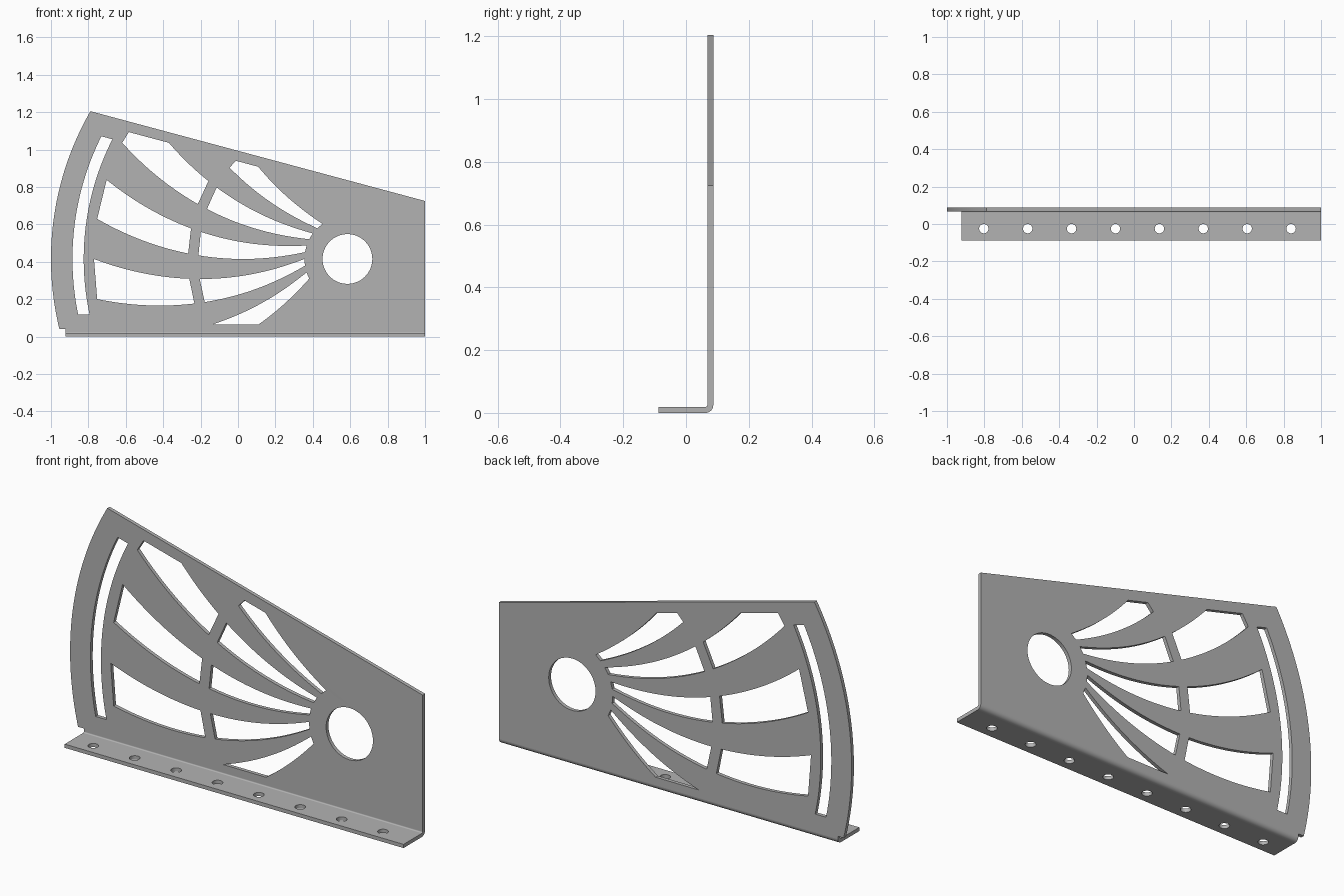
import bpy, bmesh
from math import sin, cos, radians, pi, sqrt
from mathutils import Matrix, Vector

cube = bpy.data.objects.get("Cube")
if cube:
    bpy.data.objects.remove(cube, do_unlink=True)

# One grey metal for the whole bracket
metal = bpy.data.materials.new("grey metal")
metal.use_nodes = True
GREY = (0.45, 0.45, 0.45, 1)
metal.diffuse_color = GREY
metal.node_tree.nodes["Principled BSDF"].inputs["Base Color"].default_value = GREY

T = 0.019                # sheet thickness
BACK = 0.087             # rear face of the plate
BEND = 0.025             # outer bend radius
LEFT = -0.922            # end of the flange
HUB = Vector((0.585, 0.415))
STEP = 9.1               # angle between neighbouring window edges
R_HUB, R_IN, R_OUT, R_RIM = 0.23, 0.797, 0.852, 1.355


def sheet(name, loops, thickness, matrix):
    """Solid sheet from a closed outline followed by its holes."""
    curve = bpy.data.curves.new(name, "CURVE")
    curve.dimensions = "2D"
    curve.fill_mode = "BOTH"
    curve.extrude = thickness / 2
    for loop in loops:
        spline = curve.splines.new("POLY")
        spline.points.add(len(loop) - 1)
        for point, co in zip(spline.points, loop):
            point.co = (co[0], co[1], 0, 1)
        spline.use_cyclic_u = True
    temp = bpy.data.objects.new(name + " outline", curve)
    bpy.context.collection.objects.link(temp)
    graph = bpy.context.evaluated_depsgraph_get()
    mesh = bpy.data.meshes.new_from_object(temp.evaluated_get(graph))
    bpy.data.objects.remove(temp, do_unlink=True)
    bpy.data.curves.remove(curve)
    bm = bmesh.new()
    bm.from_mesh(mesh)
    bmesh.ops.remove_doubles(bm, verts=bm.verts, dist=1e-5)
    bm.transform(matrix)
    bmesh.ops.recalc_face_normals(bm, faces=bm.faces)
    bm.to_mesh(mesh)
    bm.free()
    mesh.name = name
    mesh.materials.clear()
    mesh.materials.append(metal)
    obj = bpy.data.objects.new(name, mesh)
    bpy.context.collection.objects.link(obj)
    bpy.ops.object.select_all(action="DESELECT")
    obj.select_set(True)
    bpy.context.view_layer.objects.active = obj
    bpy.ops.object.shade_smooth_by_angle(angle=radians(30))
    return obj


def polar(radius, degrees):
    """Point around the hub; zero degrees points to -x, positive is up."""
    a = radians(degrees)
    return HUB + Vector((-radius * cos(a), radius * sin(a)))


def arc(radius, start, end, n=24):
    return [polar(radius, start + (end - start) * i / n) for i in range(n + 1)]


def circle(center, radius, n=64):
    return [Vector((center[0] + radius * cos(2 * pi * i / n),
                    center[1] + radius * sin(2 * pi * i / n))) for i in range(n)]


def rib_edge(k, r0, r1, n=20):
    """Sagging edge number k between two radii."""
    mid, half, sag = (R_HUB + R_RIM) / 2, (R_RIM - R_HUB) / 2, 0.107
    points = []
    for i in range(n + 1):
        r = r0 + (r1 - r0) * i / n
        drop = sag * (1 - ((r - mid) / half) ** 2)
        x = sqrt(r * r - drop * drop)
        a = radians(k * STEP)
        points.append(HUB + Vector((-(x * cos(a) + drop * sin(a)),
                                    x * sin(a) - drop * cos(a))))
    return points


def clip(loop, normal, limit):
    """Keep the part of a loop where normal . p <= limit."""
    out = []
    for a, b in zip(loop, loop[1:] + loop[:1]):
        da, db = normal.dot(a) - limit, normal.dot(b) - limit
        if da <= 0:
            out.append(a)
        if da * db < 0:
            out.append(a.lerp(b, da / (da - db)))
    return out


def window(k, r0, r1):
    """Window between edges k and k + 1, kept clear of the plate's borders."""
    loop = rib_edge(k, r0, r1) + rib_edge(k + 1, r0, r1)[::-1]
    loop = clip(loop, Vector((0.268, 1)), 0.937)
    return clip(loop, Vector((0, -1)), -0.066)


# Upright plate with rim slot, hub hole and two rings of windows
outline = [Vector(p) for p in ((LEFT, 0.04), (LEFT, BEND), (1, BEND), (1, 0.725))]
outline += arc(1.585, 29.9, -13.7, 48)
slot = arc(1.47, 26.5, -11.6, 40) + arc(1.41, -12.1, 27, 40)
holes = [slot, circle(HUB, 0.133)]
holes += [window(k, R_HUB, R_IN) for k in (-3, -1, 1, 3, 5)]
holes += [window(k, R_OUT, R_RIM) for k in (-1, 1, 3)]
upright = Matrix.Translation((0, BACK - T / 2, 0)) @ Matrix.Rotation(pi / 2, 4, "X")
sheet("upright_plate", [outline] + holes, T, upright)

# Base flange with a row of bolt holes
front, rear = -BACK, BACK - BEND
flange = [(LEFT, front), (1, front), (1, rear), (LEFT, rear)]
bolts = [circle((-0.803 + 0.2347 * i, -0.025), 0.025, 32) for i in range(8)]
sheet("base_flange", [flange] + bolts, T, Matrix.Translation((0, 0, T / 2)))

# Rounded bend joining the flange to the plate
def quarter(radius, n=8):
    return [(rear + radius * sin(pi / 2 * i / n),
             BEND - radius * cos(pi / 2 * i / n)) for i in range(n + 1)]


along_x = Matrix(((0, 0, 1, (1 + LEFT) / 2), (1, 0, 0, 0), (0, 1, 0, 0), (0, 0, 0, 1)))
sheet("bend", [quarter(BEND) + quarter(BEND - T)[::-1]], 1 - LEFT, along_x)
